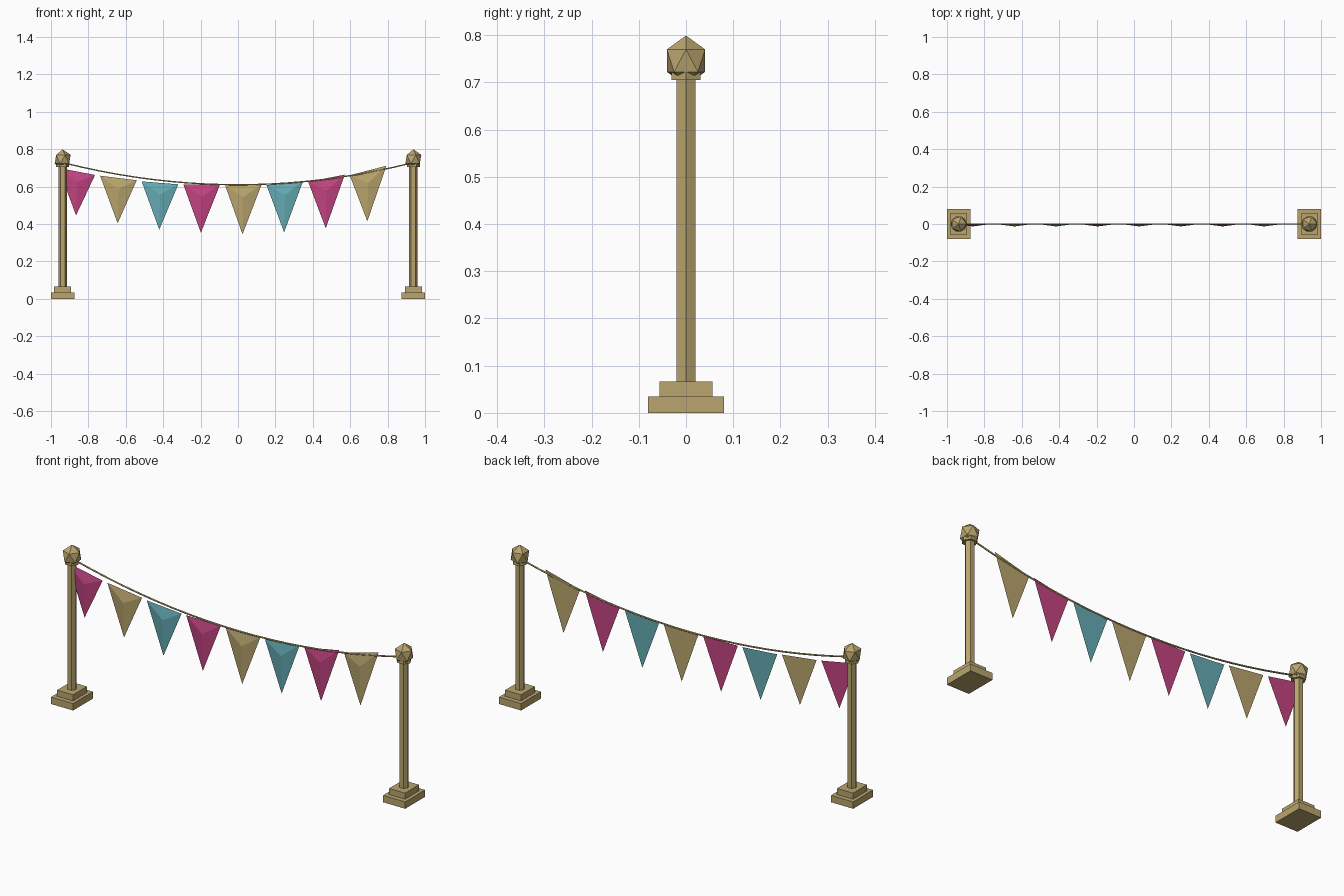
import bpy
import bmesh
from math import radians
from mathutils import Matrix, Vector

old = bpy.data.objects.get("Cube")
if old:
    bpy.data.objects.remove(old, do_unlink=True)


def make_material(name, rgb):
    mat = bpy.data.materials.new(name)
    mat.use_nodes = True
    mat.diffuse_color = (*rgb, 1)
    mat.node_tree.nodes["Principled BSDF"].inputs["Base Color"].default_value = (*rgb, 1)
    return mat


TAN = make_material("tan", (0.485, 0.376, 0.156))
MAGENTA = make_material("magenta", (0.546, 0.058, 0.223))
TEAL = make_material("teal", (0.13, 0.413, 0.456))


def add_object(name, bm, mat):
    bmesh.ops.recalc_face_normals(bm, faces=bm.faces)
    mesh = bpy.data.meshes.new(name)
    bm.to_mesh(mesh)
    bm.free()
    mesh.materials.append(mat)
    obj = bpy.data.objects.new(name, mesh)
    bpy.context.collection.objects.link(obj)
    return obj


def box(name, x, width, depth, low, high):
    bm = bmesh.new()
    place = Matrix.Translation((x, 0, (low + high) / 2)) @ Matrix.Diagonal((width, depth, high - low, 1))
    bmesh.ops.create_cube(bm, size=1, matrix=place)
    add_object(name, bm, TAN)


def hex_prism(name, x, radius, low, high):
    # corners point along x, flats face front and back
    bm = bmesh.new()
    bmesh.ops.create_cone(bm, cap_ends=True, segments=6, radius1=radius, radius2=radius, depth=high - low,
                          matrix=Matrix.Translation((x, 0, (low + high) / 2)) @ Matrix.Rotation(radians(30), 4, "Z"))
    # the default corner direction is y, so the turn above brings one onto x
    add_object(name, bm, TAN)


def finial(name, x):
    bm = bmesh.new()
    bmesh.ops.create_icosphere(bm, subdivisions=1, radius=1, matrix=Matrix.Translation((x, 0, 0.746))
                               @ Matrix.Diagonal((0.0477, 0.0477, 0.053, 1)))
    add_object(name, bm, TAN)


# Two posts on stepped bases, with faceted finials
for side, x in (("right", -0.9375), ("left", 0.9375)):
    box(side + "_base", x, 0.125, 0.16, 0, 0.035)
    box(side + "_base_step", x, 0.09, 0.112, 0.035, 0.066)
    hex_prism(side + "_post", x, 0.0228, 0.066, 0.71)
    hex_prism(side + "_collar", x, 0.035, 0.705, 0.722)
    finial(side + "_finial", x)

# Sagging rope
STEPS = 20
curve = bpy.data.curves.new("rope", "CURVE")
curve.dimensions = "3D"
curve.bevel_depth = 0.004
curve.bevel_resolution = 1
curve.use_fill_caps = True
spline = curve.splines.new("POLY")
spline.points.add(STEPS)
for i, point in enumerate(spline.points):
    x = 0.93 * (2 * i / STEPS - 1)
    point.co = (x, 0, 0.61 + 0.135 * x * x, 1)
curve.materials.append(TAN)
rope = bpy.data.objects.new("rope", curve)
bpy.context.collection.objects.link(rope)
bpy.context.view_layer.objects.active = rope
rope.select_set(True)
bpy.ops.object.convert(target="MESH")


def pennant(name, x, top, slope, tip, mat):
    # flat triangle behind, raised ridge point in front
    half = 0.098
    bm = bmesh.new()
    a = bm.verts.new((x - half, 0, top - slope * half))
    b = bm.verts.new((x + half, 0, top + slope * half))
    c = bm.verts.new((x - 0.004, 0, tip))
    ridge = bm.verts.new(Vector((x, -0.013, top - 0.25 * (top - tip))))
    for corners in ((a, b, c), (a, b, ridge), (b, c, ridge), (c, a, ridge)):
        bm.faces.new(corners)
    add_object(name, bm, mat)


# Row of pennants: centre height, slope of the top edge, tip height
ROW = [(0.681, -0.19, 0.446), (0.646, -0.125, 0.404), (0.62, -0.08, 0.37), (0.611, -0.01, 0.353),
       (0.61, 0.0, 0.345), (0.619, 0.12, 0.356), (0.645, 0.19, 0.377), (0.686, 0.26, 0.414)]
for i, (top, slope, tip) in enumerate(ROW):
    pennant(f"pennant_{i + 1}", -0.862 + 0.2225 * i, top, slope, tip, (MAGENTA, TAN, TEAL)[i % 3])
